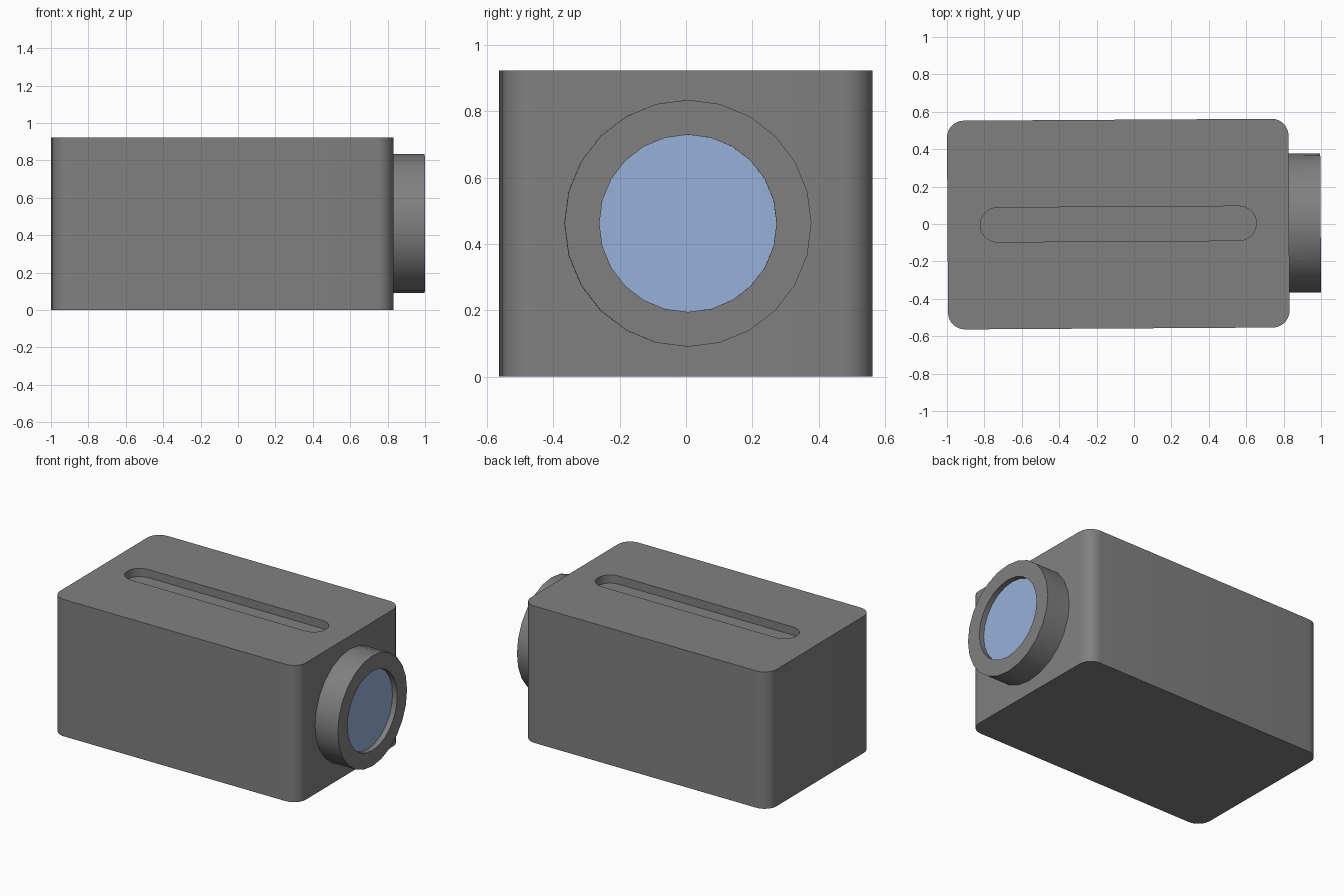
import bpy
import bmesh
from math import sin, cos, pi, radians

if "Cube" in bpy.data.objects:
    bpy.data.objects.remove(bpy.data.objects["Cube"], do_unlink=True)

YAW = radians(0.35)  # the whole camera sits very slightly turned


def material(name, colour):
    mat = bpy.data.materials.new(name)
    mat.use_nodes = True
    mat.diffuse_color = (*colour, 1)
    mat.node_tree.nodes["Principled BSDF"].inputs["Base Color"].default_value = (*colour, 1)
    return mat


def rounded_rect(half_x, half_y, radius, z, centre_x, steps=8):
    """Outline of a rectangle with round corners, lying flat at height z."""
    points = []
    for corner, (sx, sy) in enumerate([(1, 1), (-1, 1), (-1, -1), (1, -1)]):
        for i in range(steps + 1):
            a = (corner + i / steps) * pi / 2
            points.append((centre_x + sx * (half_x - radius) + radius * cos(a),
                           sy * (half_y - radius) + radius * sin(a), z))
    return points


def circle(radius, x, z=0.462, sides=24):
    """Circle facing along x."""
    return [(x, radius * cos(2 * pi * i / sides), z + radius * sin(2 * pi * i / sides))
            for i in range(sides)]


def loft(name, loops, mat, cap_start=True, cap_end=True):
    """Join matching outlines into one skin, optionally closing the ends."""
    bm = bmesh.new()
    rings = [[bm.verts.new(p) for p in loop] for loop in loops]
    for low, high in zip(rings, rings[1:]):
        for i in range(len(low)):
            j = (i + 1) % len(low)
            bm.faces.new((low[i], low[j], high[j], high[i]))
    if cap_start:
        bm.faces.new(rings[0][::-1])
    if cap_end:
        bm.faces.new(rings[-1])
    mesh = bpy.data.meshes.new(name)
    bm.to_mesh(mesh)
    bm.free()
    mesh.materials.append(mat)
    obj = bpy.data.objects.new(name, mesh)
    obj.rotation_euler.z = YAW
    bpy.context.collection.objects.link(obj)
    bpy.ops.object.select_all(action="DESELECT")
    obj.select_set(True)
    bpy.context.view_layer.objects.active = obj
    bpy.ops.object.shade_smooth_by_angle(angle=radians(30))
    return obj


grey = material("casing grey", (0.216, 0.216, 0.216))
blue = material("lens blue", (0.31, 0.44, 0.70))

# Casing: rounded box with a long sunken slot in its top
MID, TOP = -0.084, 0.922
loft("camera_body", [
    rounded_rect(0.913, 0.558, 0.09, 0, MID),
    rounded_rect(0.913, 0.558, 0.09, TOP, MID),
    rounded_rect(0.738, 0.092, 0.0915, TOP, MID),
    rounded_rect(0.738, 0.092, 0.0915, TOP - 0.055, MID),
], grey)

# Lens barrel: short tube with a thick rim
FRONT, GLASS = 0.998, 0.963
loft("lens_barrel", [circle(0.372, 0.825), circle(0.372, FRONT),
                     circle(0.267, FRONT), circle(0.267, GLASS)], grey, cap_end=False)

# Glass set back inside the rim
loft("lens_glass", [circle(0.267, GLASS - 0.005), circle(0.267, GLASS)], blue)
